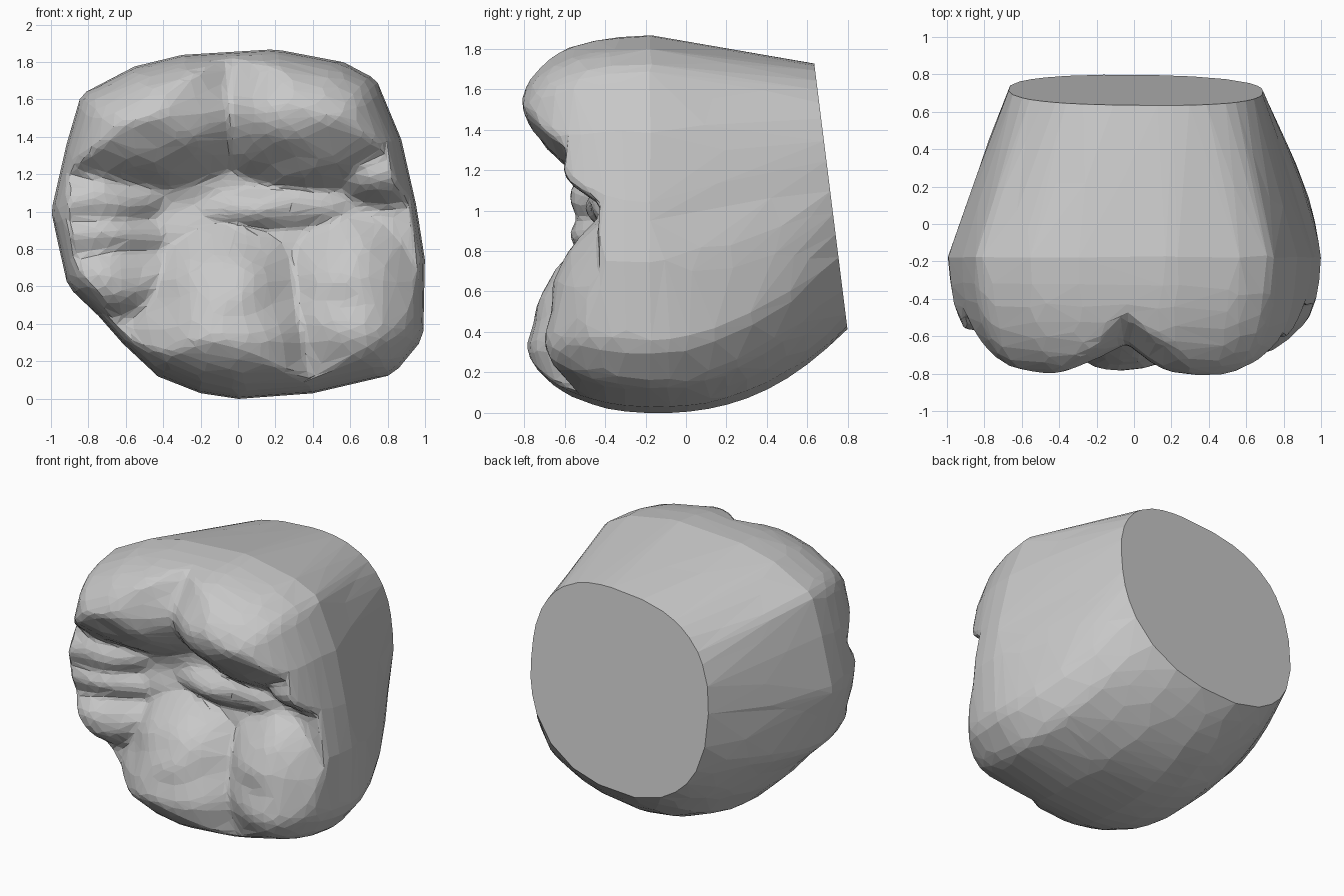
import bpy, bmesh, math
from mathutils import Vector, noise

cube = bpy.data.objects.get("Cube")
if cube:
    bpy.data.objects.remove(cube)

SEGMENTS, FRONT_RINGS, BODY_RINGS = 160, 56, 10
CENTRE_Z = 0.95

# Widest outline of the crown, (x, z), anticlockwise
OUTLINE = [(0, 0), (.4, .03), (.83, .13), (.99, .32), (1, .75), (.95, 1.05),
           (.87, 1.4), (.74, 1.71), (.57, 1.8), (.2, 1.87), (-.3, 1.84),
           (-.55, 1.78), (-.84, 1.63), (-.92, 1.35), (-1, 1), (-.91, .6),
           (-.75, .45), (-.62, .3), (-.43, .12), (-.2, .03)]

# Cusps and ridges: x, z, peak depth, curvature across, curvature up
CUSPS = [(-.55, 1.54, -.8, .65, 2.2), (.42, 1.54, -.81, .85, 2.2),
         (-.05, .26, -.79, 1.3, .8), (.6, .42, -.69, 1.6, .85),
         (-.85, 1.06, -.58, .8, 6), (-.82, .86, -.57, .8, 6),
         (-.7, .64, -.6, 1.2, 4), (.78, 1.22, -.62, 3, 6),
         (.2, 1.02, -.48, .4, 5)]


def outline_point(angle):
    """Where a ray from the crown centre meets the outline."""
    d = Vector((math.cos(angle), math.sin(angle)))
    for i, a in enumerate(OUTLINE):
        b = OUTLINE[(i + 1) % len(OUTLINE)]
        a = Vector((a[0], a[1] - CENTRE_Z))
        e = Vector((b[0], b[1] - CENTRE_Z)) - a
        den = d.cross(e)
        if abs(den) > 1e-6:
            r, u = a.cross(e) / den, a.cross(d) / den
            if r > 0 and -1e-5 <= u <= 1.00001:
                return d * r
    return d


def neck_point(angle):
    """Rounded, slightly skewed square rim of the flat, tilted back."""
    c, s = math.cos(angle), math.sin(angle)
    power = 2.6 if s > 0 else 2.3
    r = (abs(c) ** power + abs(s) ** power) ** (-1 / power)
    x = .01 + .68 * r * c
    z = 1.07 + .65 * r * s + .08 * x
    return Vector((x, .8 - .125 * (z - .4), z))


def chewing_depth(x, z):
    """Cusps meet in sharp fissures above a gently uneven floor."""
    depth = min(p + a * (x - cx) ** 2 + b * (z - cz) ** 2
                for cx, cz, p, a, b in CUSPS)
    depth = min(depth, -.41 - .05 * abs(z - 1.05))
    return depth + .04 * noise.noise(Vector((x * 4, z * 6, .5)))


def front_point(edge, s, angle):
    """The shoulder is fuller at the top than at the sides and bottom."""
    x, z = edge.x * s, CENTRE_Z + edge.y * s
    fullness = 4.5 + 2 * max(0, math.sin(angle))
    rim = -.18 - .67 * math.sqrt(max(0, 1 - s ** fullness))
    return Vector((x, max(rim, chewing_depth(x, z)), z))


def body_point(edge, neck, t, angle):
    w = t ** (1.05 + 1.4 * max(0, -math.sin(angle)))
    x = edge.x + (neck.x - edge.x) * w
    z = CENTRE_Z + edge.y + (neck.z - CENTRE_Z - edge.y) * w
    return Vector((x, -.18 + (neck.y + .18) * t, z))


# Rings run from the back rim, over the girth, to the middle of the front
angles = [math.tau * i / SEGMENTS for i in range(SEGMENTS)]
edges = [outline_point(a) for a in angles]
edges = [(edges[i - 1] + edges[i] * 2 + edges[(i + 1) % SEGMENTS]) / 4
         for i in range(SEGMENTS)]
necks = [neck_point(a) for a in angles]
rings = [[body_point(e, n, 1 - k / BODY_RINGS, a)
          for e, n, a in zip(edges, necks, angles)] for k in range(BODY_RINGS)]
for k in range(FRONT_RINGS):
    s = 1 - (k / FRONT_RINGS) ** 1.35
    rings.append([front_point(e, s, a) for e, a in zip(edges, angles)])

bm = bmesh.new()
loops = [[bm.verts.new(p) for p in ring] for ring in rings]
for outer, inner in zip(loops, loops[1:]):
    for i in range(SEGMENTS):
        j = (i + 1) % SEGMENTS
        bm.faces.new((outer[i], outer[j], inner[j], inner[i]))
back = bm.faces.new(loops[0])
middle = bm.verts.new((0, chewing_depth(0, CENTRE_Z), CENTRE_Z))
for i in range(SEGMENTS):
    bm.faces.new((loops[-1][i], loops[-1][(i + 1) % SEGMENTS], middle))

# Soften the fissures and the shoulder a little
front = [v for loop in loops[BODY_RINGS + 1:] for v in loop]
for _ in range(3):
    bmesh.ops.smooth_vert(bm, verts=front, factor=.5,
                          use_axis_x=True, use_axis_y=True, use_axis_z=True)
bmesh.ops.triangulate(bm, faces=[f for f in bm.faces if f is not back])
bmesh.ops.recalc_face_normals(bm, faces=bm.faces[:])

# Stand the crown on the ground
low = min(v.co.z for v in bm.verts)
bmesh.ops.translate(bm, vec=(0, 0, -low), verts=bm.verts[:])

mesh = bpy.data.meshes.new("tooth_crown")
bm.to_mesh(mesh)
bm.free()
crown = bpy.data.objects.new("tooth_crown", mesh)
bpy.context.collection.objects.link(crown)

# Irregular low-poly facets
facets = crown.modifiers.new("facets", "DECIMATE")
facets.ratio = .09

grey = bpy.data.materials.new("plain_grey")
grey.use_nodes = True
grey.diffuse_color = (.58, .58, .58, 1)
grey.node_tree.nodes["Principled BSDF"].inputs["Base Color"].default_value = (.58, .58, .58, 1)
mesh.materials.append(grey)
